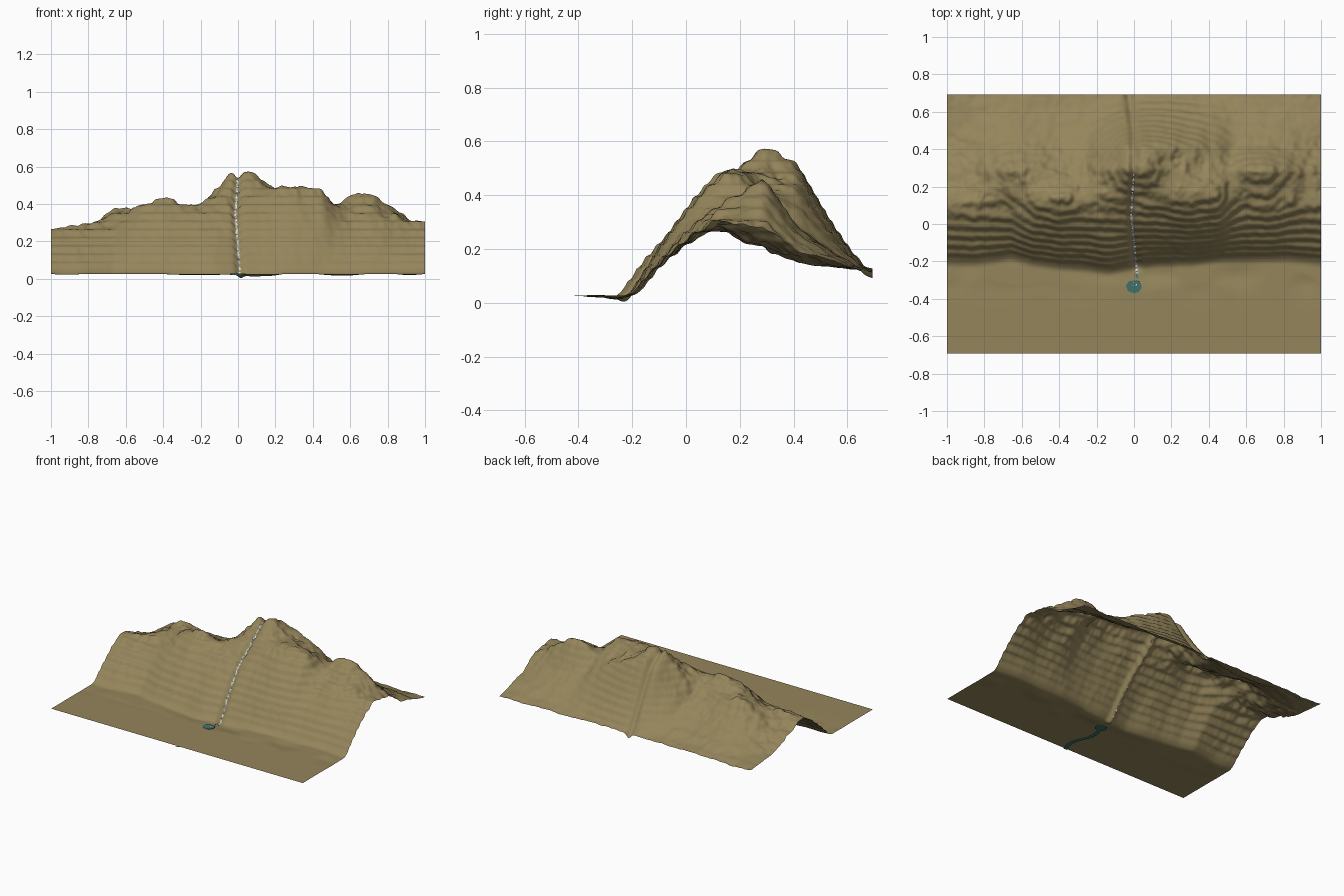
import bpy, bmesh, math
from mathutils import Vector, noise

cube = bpy.data.objects.get("Cube")
if cube:
    bpy.data.objects.remove(cube, do_unlink=True)


def make_material(name, colour):
    mat = bpy.data.materials.new(name)
    mat.use_nodes = True
    mat.diffuse_color = (*colour, 1)
    mat.node_tree.nodes["Principled BSDF"].inputs["Base Color"].default_value = (*colour, 1)
    return mat


earth = make_material("dry earth", (0.30, 0.235, 0.105))
teal = make_material("teal water", (0.05, 0.165, 0.145))
foam = make_material("pale foam", (0.65, 0.68, 0.70))
spray = make_material("grey blue spray", (0.33, 0.39, 0.43))

HALF_Y = 0.693
NX, NY = 240, 166
PLAIN = 0.027

# Ridge stations in hundredths: x, cliff foot y, cliff top z, ridge z, back shoulder z
STATIONS = [
    (-100, -20, 27, 20, 15), (-85, -20, 29, 24, 18), (-76, -19, 29, 31, 22),
    (-66, -17, 31, 39, 26), (-55, -20, 39, 37, 24), (-40, -22, 43, 31, 23),
    (-25, -23, 41, 32, 25), (-14, -25, 41, 46, 36), (-5, -23, 43, 57, 47),
    (5, -21, 45, 59, 51), (12, -20, 47, 54, 50), (20, -20, 49, 48, 47),
    (30, -20, 50, 45, 42), (45, -18, 49, 42, 34), (52, -18, 39, 38, 28),
    (60, -18, 36, 45, 28), (72, -18, 36, 46, 27), (82, -18, 33, 40, 25),
    (92, -19, 31, 31, 22), (100, -20, 31, 27, 19)]

# Gully centre line: y, x
GULLY = [(-0.7, 0.02), (-0.25, 0.015), (0.05, -0.015), (0.28, 0.0), (0.5, -0.005), (0.7, -0.03)]


def lerp_rows(rows, key):
    """Linear interpolation of the columns of a sorted table."""
    for a, b in zip(rows, rows[1:]):
        if key <= b[0]:
            break
    t = min(max((key - a[0]) / (b[0] - a[0]), 0), 1)
    return [p + (q - p) * t for p, q in zip(a[1:], b[1:])]


def smooth(a, b, v):
    t = min(max((v - a) / (b - a), 0), 1)
    return t * t * (3 - 2 * t)


def base_height(x, y):
    foot, cliff, ridge, back = [v / 100 for v in lerp_rows(STATIONS, x * 100)]
    cliff_y = 0.06 + 0.2 * cliff
    foot -= 0.015
    if y <= foot:
        return PLAIN
    if y < cliff_y:
        t = (y - foot) / (cliff_y - foot)
        rise = (t + math.sin(t * math.pi / 2)) / 2 * (0.8 + 0.2 * smooth(0, 0.25, t))
        return PLAIN + (cliff - PLAIN) * rise
    if y < 0.42:
        return lerp_rows([(cliff_y, cliff), (0.29, ridge), (0.42, back)], y)[0]
    s = (y - 0.42) / (HALF_Y - 0.42)
    return 0.115 + (back - 0.115) * (1 - s) ** 1.25


def blur(grid, reach):
    """Average each height with its neighbours along both axes."""
    for _ in range(2):
        grid = [[sum(row[max(0, i - reach):i + reach + 1]) /
                 len(row[max(0, i - reach):i + reach + 1]) for i in range(len(row))]
                for row in grid]
        grid = [list(col) for col in zip(*grid)]
    return grid


def add_detail(x, y, z):
    slope = smooth(0.03, 0.1, z)
    rough = slope * (0.35 + 0.55 * smooth(-0.05, 0.12, y) * (1 - smooth(0.35, 0.5, y)))
    p = Vector((x * 7, y * 7, 0.5))
    z += rough * (0.016 * noise.noise(p) + 0.013 * noise.noise(p * 2.3) + 0.008 * noise.noise(p * 5))
    # rock terraces
    step = 0.044
    strength = 0.75 - 0.45 * smooth(0.15, 0.4, y) * (1 - smooth(0, 0.1, x) * (1 - smooth(0.3, 0.45, x)))
    z -= slope * strength * step / (2 * math.pi) * math.sin(2 * math.pi * z / step)
    # shallow hollows along the cliff foot
    hollow = max(0, noise.noise(Vector((x * 6, y * 6, 3))) + 0.1)
    z -= 0.018 * hollow * math.exp(-((y + 0.28) / 0.08) ** 2)
    # gully
    offset = (x - lerp_rows(GULLY, y)[0]) / 0.022
    z -= 0.032 * math.exp(-offset * offset) * smooth(-0.27, -0.21, y)
    return max(z, 0)


xs = [-1 + 2 * i / NX for i in range(NX + 1)]
ys = [-HALF_Y + 2 * HALF_Y * j / NY for j in range(NY + 1)]
heights = blur([[base_height(x, y) for x in xs] for y in ys], 2)
heights = [[add_detail(x, y, heights[j][i]) for i, x in enumerate(xs)] for j, y in enumerate(ys)]


def ground(x, y):
    i = min(max(round((x + 1) / 2 * NX), 0), NX)
    j = min(max(round((y + HALF_Y) / (2 * HALF_Y) * NY), 0), NY)
    return heights[j][i]


def make_object(name, bm, materials):
    mesh = bpy.data.meshes.new(name)
    bm.to_mesh(mesh)
    bm.free()
    for mat in materials:
        mesh.materials.append(mat)
    obj = bpy.data.objects.new(name, mesh)
    bpy.context.collection.objects.link(obj)
    return obj


def make_ribbon(name, points, width, materials, pick=lambda k: 0):
    """Flat strip across x that follows a list of points running along y."""
    bm = bmesh.new()
    pairs = [[bm.verts.new((x + side * width / 2, y, z)) for side in (-1, 1)] for x, y, z in points]
    for k, (a, b) in enumerate(zip(pairs, pairs[1:])):
        bm.faces.new((a[0], a[1], b[1], b[0])).material_index = pick(k)
    return make_object(name, bm, materials)


# Mountain terrain
bm = bmesh.new()
rows = [[bm.verts.new((x, y, z)) for x, z in zip(xs, row)] for y, row in zip(ys, heights)]
for low, high in zip(rows, rows[1:]):
    for i in range(NX):
        bm.faces.new((low[i], low[i + 1], high[i + 1], high[i])).smooth = True
make_object("mountain_terrain", bm, [earth])

# Waterfall running down the gully
fall = []
for k in range(91):
    y = -0.29 + 0.56 * k / 90
    x = lerp_rows(GULLY, y)[0] + 0.003 * math.sin(k * 1.7)
    fall.append((x, y, ground(x, y) + 0.005))
make_ribbon("waterfall", fall, 0.01, [foam, spray, teal],
            lambda k: 2 if k < 4 else int(k % 3 == 2))

# Pool with an uneven shore, nearly level with the plain
bm = bmesh.new()
rim = []
for k in range(32):
    a = 2 * math.pi * k / 32
    r = 1 + 0.15 * noise.noise(Vector((math.cos(a) * 2, math.sin(a) * 2, 1)))
    rim.append(bm.verts.new((0.041 * r * math.cos(a), -0.335 + 0.034 * r * math.sin(a), 0.021)))
bottom = bm.faces.new(rim)
top = bmesh.ops.extrude_face_region(bm, geom=[bottom])["geom"]
bmesh.ops.translate(bm, vec=(0, 0, 0.008), verts=[v for v in top if isinstance(v, bmesh.types.BMVert)])
bmesh.ops.recalc_face_normals(bm, faces=bm.faces)
make_object("pool", bm, [teal])

# Foam flecks on the pool
for k in range(4):
    x, y = 0.012 * math.cos(k * 2), -0.325 + 0.01 * math.sin(k * 2)
    make_ribbon(f"foam_fleck_{k + 1}", [(x, y, 0.031), (x + 0.003, y + 0.004, 0.031)], 0.006, [foam])

# Stream leaving the pool beneath the plain
stream = []
for k in range(25):
    t = k / 24
    stream.append((0.025 * math.sin(t * 2 * math.pi), -HALF_Y + 0.35 * t, 0.021))
make_ribbon("underground_stream", stream, 0.03, [teal])
